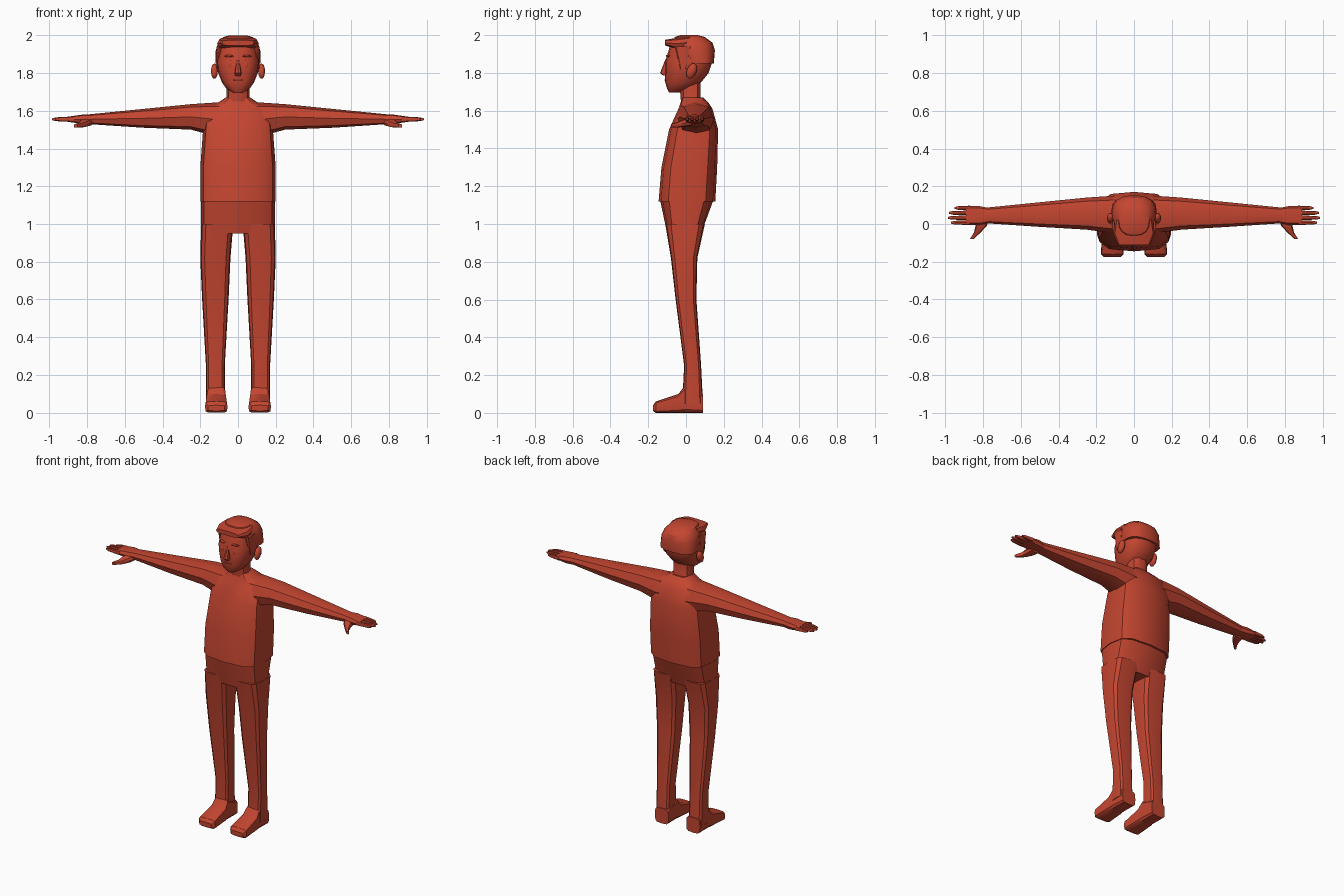
import bpy
import bmesh
import math
from mathutils import Matrix

cube = bpy.data.objects.get("Cube")
if cube:
    bpy.data.objects.remove(cube, do_unlink=True)

red = bpy.data.materials.new("clay_red")
red.use_nodes = True
red.diffuse_color = (.55, .06, .03, 1)
shader = red.node_tree.nodes["Principled BSDF"]
shader.inputs["Base Color"].default_value = red.diffuse_color
shader.inputs["Roughness"].default_value = .8


def finish(name, bm, mirror, angle):
    """Turn the bmesh into a shaded object, mirrored across the body if asked."""
    bmesh.ops.recalc_face_normals(bm, faces=bm.faces)
    mesh = bpy.data.meshes.new(name)
    bm.to_mesh(mesh)
    bm.free()
    mesh.materials.append(red)
    part = bpy.data.objects.new(name, mesh)
    bpy.context.collection.objects.link(part)
    bpy.ops.object.select_all(action="DESELECT")
    part.select_set(True)
    bpy.context.view_layer.objects.active = part
    bpy.ops.object.shade_smooth_by_angle(angle=math.radians(angle))
    if mirror:
        modifier = part.modifiers.new("Mirror", "MIRROR")
        modifier.use_mirror_merge = False


def ring(at, width, low, high, middle=0):
    """Cross-section: place on the axis, width about a middle, low and high limits."""
    return at, middle, width / 2, (low + high) / 2, (high - low) / 2


def loft(name, axis, *rings, mirror=False, sides=12, roundness=.6):
    """Skin rounded-box cross-sections along the x, y or z axis."""
    place = {"x": lambda t, u, v: (t, u, v),
             "y": lambda t, u, v: (u, t, v),
             "z": lambda t, u, v: (u, v, t)}[axis]
    bm = bmesh.new()
    loops = []
    for at, u, u_half, v, v_half in rings:
        loop = []
        for i in range(sides):
            turn = math.tau * i / sides
            c, s = math.cos(turn), math.sin(turn)
            across = u + u_half * math.copysign(abs(c) ** roundness, c)
            along = v + v_half * math.copysign(abs(s) ** roundness, s)
            loop.append(bm.verts.new(place(at, across, along)))
        loops.append(loop)
    for lower, upper in zip(loops, loops[1:]):
        for i in range(sides):
            j = (i + 1) % sides
            bm.faces.new((lower[i], lower[j], upper[j], upper[i]))
    bm.faces.new(loops[0])
    bm.faces.new(loops[-1])
    finish(name, bm, mirror, angle=32)


def blob(name, place, size, tilt=0, yaw=0, mirror=False):
    """Ellipsoid with half sizes, tilted about x and turned about z."""
    matrix = (Matrix.Translation(place)
              @ Matrix.Rotation(math.radians(yaw), 4, "Z")
              @ Matrix.Rotation(math.radians(tilt), 4, "X")
              @ Matrix.Diagonal((*size, 1)))
    bm = bmesh.new()
    bmesh.ops.create_uvsphere(bm, u_segments=10, v_segments=6, radius=1, matrix=matrix)
    finish(name, bm, mirror, angle=50)


# Torso with an overhanging shirt hem
loft("shirt", "z",
     ring(at=1.12, width=.4, low=-.145, high=.155),
     ring(at=1.3, width=.4, low=-.13, high=.165),
     ring(at=1.5, width=.37, low=-.09, high=.17),
     ring(at=1.61, width=.35, low=-.04, high=.14),
     ring(at=1.64, width=.22, low=-.03, high=.12),
     ring(at=1.67, width=.13, low=-.02, high=.09))
loft("hips", "z",
     ring(at=.95, width=.39, low=-.1, high=.08),
     ring(at=1.14, width=.39, low=-.14, high=.15))

# Legs and feet
loft("legs", "z",
     ring(at=.05, middle=.12, width=.1, low=-.02, high=.09),
     ring(at=.25, middle=.12, width=.1, low=-.01, high=.08),
     ring(at=.6, middle=.12, width=.14, low=-.055, high=.055),
     ring(at=.82, middle=.12, width=.16, low=-.08, high=.06),
     ring(at=1, middle=.11, width=.17, low=-.11, high=.1),
     mirror=True, roundness=.5)
loft("feet", "y",
     ring(at=-.175, middle=.115, width=.09, low=.01, high=.04),
     ring(at=-.16, middle=.115, width=.12, low=0, high=.06),
     ring(at=-.04, middle=.115, width=.11, low=0, high=.1),
     ring(at=-.01, middle=.115, width=.1, low=0, high=.14),
     ring(at=.09, middle=.115, width=.1, low=0, high=.1),
     mirror=True, roundness=.45)

# Arms reaching straight out, ending in palms
loft("arms", "x",
     ring(at=.1, middle=.05, width=.2, low=1.46, high=1.645),
     ring(at=.25, middle=.055, width=.17, low=1.5, high=1.635),
     ring(at=.5, middle=.05, width=.13, low=1.51, high=1.61),
     ring(at=.8, middle=.045, width=.08, low=1.53, high=1.58),
     mirror=True, sides=8, roundness=.75)
loft("palms", "x",
     ring(at=.77, middle=.045, width=.08, low=1.53, high=1.58),
     ring(at=.82, middle=.045, width=.1, low=1.53, high=1.58),
     ring(at=.89, middle=.045, width=.1, low=1.54, high=1.57),
     mirror=True, sides=8)

# Evenly spaced fingers and a thumb pointing forward
fingers = {"index": .97, "middle": .985, "ring": .98, "little": .95}
for order, (finger, tip) in enumerate(fingers.items()):
    spot = .007 + order * .026
    loft(finger + "_fingers", "x",
         ring(at=.87, middle=spot, width=.024, low=1.54, high=1.57),
         ring(at=tip - .02, middle=spot, width=.02, low=1.545, high=1.565),
         ring(at=tip, middle=spot, width=.01, low=1.55, high=1.56),
         mirror=True, sides=8, roundness=.75)
loft("thumbs", "y",
     ring(at=.03, middle=.8, width=.07, low=1.52, high=1.56),
     ring(at=-.01, middle=.81, width=.06, low=1.515, high=1.555),
     ring(at=-.045, middle=.83, width=.035, low=1.51, high=1.54),
     ring(at=-.08, middle=.86, width=.02, low=1.51, high=1.53),
     mirror=True, sides=8, roundness=.75)

# Neck and head
loft("neck", "z",
     ring(at=1.6, width=.17, low=-.02, high=.11),
     ring(at=1.66, width=.12, low=-.03, high=.08),
     ring(at=1.78, width=.12, low=-.04, high=.08),
     sides=10, roundness=.8)
loft("head", "z",
     ring(at=1.695, width=.05, low=-.09, high=-.04),
     ring(at=1.715, width=.12, low=-.1, high=.02),
     ring(at=1.75, width=.17, low=-.11, high=.08),
     ring(at=1.8, width=.21, low=-.11, high=.12),
     ring(at=1.86, width=.23, low=-.11, high=.14),
     ring(at=1.96, width=.2, low=-.08, high=.13),
     sides=16, roundness=.8)

# Hair with a jutting fringe and sideburns
loft("hair_cap", "z",
     ring(at=1.85, width=.24, low=0, high=.147),
     ring(at=1.92, width=.236, low=-.05, high=.153),
     ring(at=1.96, width=.21, low=-.07, high=.14),
     ring(at=1.99, width=.16, low=-.06, high=.1),
     ring(at=2, width=.09, low=-.03, high=.06),
     sides=16, roundness=.8)
loft("fringe", "y",
     ring(at=-.11, width=.17, low=1.945, high=1.975),
     ring(at=-.05, width=.22, low=1.925, high=1.985),
     ring(at=.02, width=.2, low=1.93, high=1.995))
loft("sideburns", "z",
     ring(at=1.82, middle=.105, width=.015, low=-.03, high=0),
     ring(at=1.94, middle=.1, width=.03, low=-.06, high=.03),
     mirror=True, sides=8)

# Face and ears
loft("nose", "z",
     ring(at=1.785, width=.03, low=-.12, high=-.09),
     ring(at=1.8, width=.036, low=-.137, high=-.09),
     ring(at=1.87, width=.015, low=-.11, high=-.09),
     sides=8, roundness=.7)
blob("eyes", (.045, -.1, 1.845), (.012, .006, .023), yaw=18, mirror=True)
blob("eyebrows", (.048, -.096, 1.89), (.026, .008, .006), yaw=18, mirror=True)
blob("mouth", (0, -.108, 1.763), (.028, .006, .004))
blob("ears", (.125, .03, 1.81), (.019, .026, .043), tilt=-22, mirror=True)
